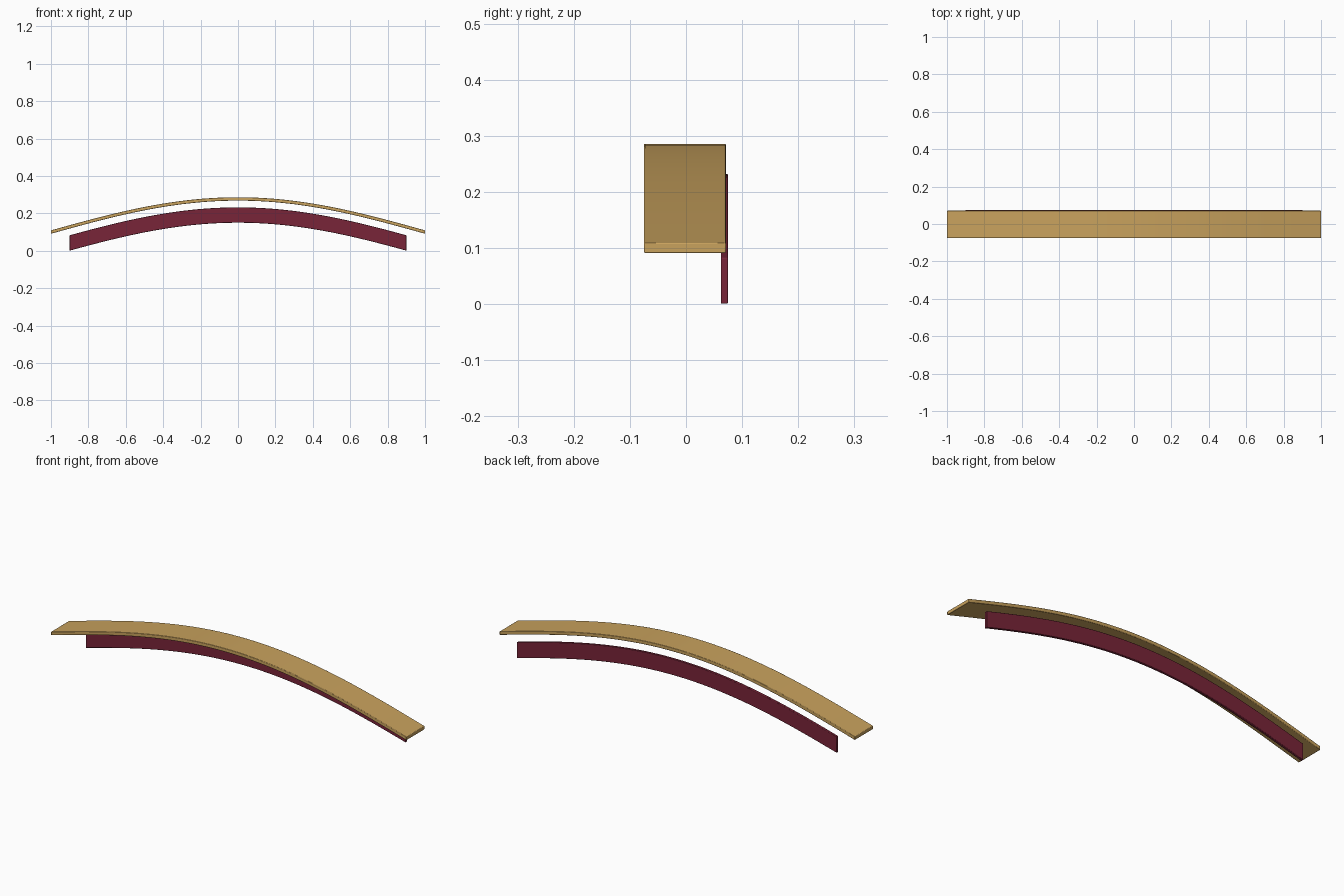
import bpy, bmesh, math

if "Cube" in bpy.data.objects:
    bpy.data.objects.remove(bpy.data.objects["Cube"])


def material(name, color):
    m = bpy.data.materials.new(name)
    m.diffuse_color = (*color, 1)
    m.use_nodes = True
    m.node_tree.nodes["Principled BSDF"].inputs["Base Color"].default_value = m.diffuse_color
    return m


def arch_z(x):
    # Drop of the arch below its crown
    return -0.177 * (1 - math.cos(math.pi / 2 * x))


def arched_strip(name, half_len, y0, y1, bottom, top, mat, bevel, steps=40):
    """Sweep a rectangular section along the arch, keeping the end caps vertical."""
    bm = bmesh.new()
    rings = []
    for i in range(steps + 1):
        x = half_len * (2 * i / steps - 1)
        z = arch_z(x)
        rings.append([bm.verts.new((x, y, z + h)) for y, h in
                      ((y0, bottom), (y1, bottom), (y1, top), (y0, top))])
    for a, b in zip(rings, rings[1:]):
        for k in range(4):
            n = (k + 1) % 4
            bm.faces.new((a[k], a[n], b[n], b[k]))
    bm.faces.new(rings[0])
    bm.faces.new(rings[-1][::-1])
    bmesh.ops.recalc_face_normals(bm, faces=bm.faces[:])
    mesh = bpy.data.meshes.new(name)
    bm.to_mesh(mesh)
    bm.free()
    mesh.materials.append(mat)
    obj = bpy.data.objects.new(name, mesh)
    bpy.context.collection.objects.link(obj)

    # Slightly eased edges
    mod = obj.modifiers.new("eased_edges", 'BEVEL')
    mod.width = bevel
    mod.segments = 2
    mod.limit_method = 'ANGLE'
    mod.angle_limit = math.radians(40)

    bpy.ops.object.select_all(action='DESELECT')
    obj.select_set(True)
    bpy.context.view_layer.objects.active = obj
    bpy.ops.object.shade_smooth_by_angle(angle=math.radians(35))
    return obj


gold = material("warm_gold", (0.58, 0.36, 0.11))
burgundy = material("burgundy", (0.19, 0.018, 0.04))

# Wide curved slat on top
arched_strip("top_slat", 1.0, -0.075, 0.071, 0.268, 0.286, gold, 0.002)
# Thin upright band hanging below it at the back
arched_strip("rear_band", 0.9, 0.062, 0.075, 0.150, 0.232, burgundy, 0.002)
